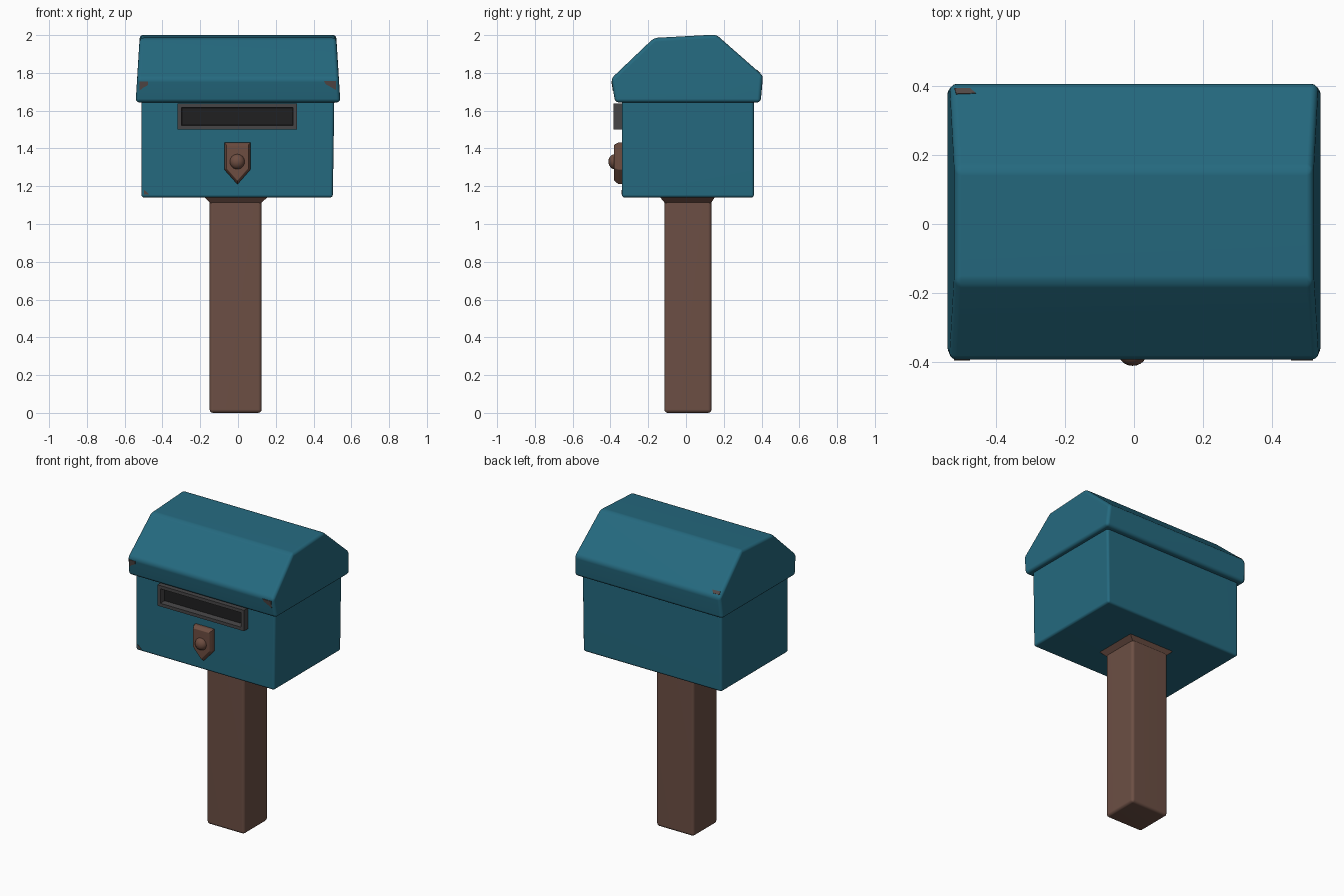
import bpy, bmesh, math
from mathutils import Vector

if "Cube" in bpy.data.objects:
    bpy.data.objects.remove(bpy.data.objects["Cube"])


def material(name, rgb):
    m = bpy.data.materials.new(name)
    m.diffuse_color = (*rgb, 1)
    m.use_nodes = True
    m.node_tree.nodes["Principled BSDF"].inputs["Base Color"].default_value = m.diffuse_color
    return m


TEAL = material("teal paint", (0.018, 0.142, 0.212))
WOOD = material("brown post", (0.150, 0.078, 0.058))
COPPER = material("copper lock", (0.155, 0.075, 0.053))
GREY = material("dark grey metal", (0.062, 0.060, 0.062))
DARK = material("slot black", (0.014, 0.014, 0.015))
CHIP = material("worn metal", (0.085, 0.066, 0.062))


def finish(name, bm, mats, bevel=0.0, segments=3):
    """Round the hard edges, then make a smooth shaded object."""
    bmesh.ops.recalc_face_normals(bm, faces=bm.faces)
    if bevel:
        edges = [e for e in bm.edges
                 if len(e.link_faces) == 2 and e.calc_face_angle(0) > math.radians(18)]
        bmesh.ops.bevel(bm, geom=edges, offset=bevel, segments=segments,
                        profile=0.5, affect='EDGES', clamp_overlap=True)
    me = bpy.data.meshes.new(name)
    bm.to_mesh(me)
    bm.free()
    ob = bpy.data.objects.new(name, me)
    bpy.context.collection.objects.link(ob)
    for m in mats:
        me.materials.append(m)
    bpy.ops.object.select_all(action='DESELECT')
    ob.select_set(True)
    bpy.context.view_layer.objects.active = ob
    bpy.ops.object.shade_smooth_by_angle(angle=math.radians(35))
    ob.modifiers.new("flat sides", 'WEIGHTED_NORMAL').keep_sharp = True
    return ob


def loft(*rings):
    """Closed solid through rings with equal point counts."""
    bm = bmesh.new()
    loops = [[bm.verts.new(p) for p in r] for r in rings]
    n = len(loops[0])
    for a, b in zip(loops, loops[1:]):
        for i in range(n):
            j = (i + 1) % n
            bm.faces.new((a[i], a[j], b[j], b[i]))
    bm.faces.new(loops[0])
    bm.faces.new(loops[-1])
    return bm


def rect(x0, x1, y0, y1, z):
    return [(x0, y0, z), (x1, y0, z), (x1, y1, z), (x0, y1, z)]


# Post, with a small flare under the box
finish("post", loft(rect(-0.15, 0.125, -0.115, 0.135, 0.0),
                    rect(-0.15, 0.125, -0.115, 0.135, 1.13)), [WOOD], 0.018)
finish("post_flare", loft(rect(-0.148, 0.123, -0.113, 0.133, 1.112),
                          rect(-0.18, 0.16, -0.14, 0.155, 1.145)), [WOOD])

# Box body
finish("box_body", loft(rect(-0.512, 0.502, -0.34, 0.36, 1.14),
                        rect(-0.512, 0.51, -0.34, 0.36, 1.67)), [TEAL], 0.015)

# Roof: faceted profile, ends leaning in towards the top
profile = [(-0.375, 1.643), (-0.396, 1.77), (-0.17, 1.985),
           (0.16, 2.003), (0.408, 1.785), (0.395, 1.643)]


def roof_end(side):
    return [(side * (0.542 - 0.062 * (z - 1.643)), y, z) for y, z in profile]


finish("roof", loft(roof_end(-1), roof_end(1)), [TEAL], 0.02)

# Slot frame with a recessed dark opening
bm = loft([(x, -0.33, z) for x, z in ((-0.32, 1.5), (0.312, 1.5), (0.312, 1.638), (-0.32, 1.638))],
          [(x, -0.384, z) for x, z in ((-0.32, 1.5), (0.312, 1.5), (0.312, 1.638), (-0.32, 1.638))])
bmesh.ops.recalc_face_normals(bm, faces=bm.faces)
front = min(bm.faces, key=lambda f: f.calc_center_median().y)
bmesh.ops.inset_region(bm, faces=[front], thickness=0.03)
bmesh.ops.inset_region(bm, faces=[front], thickness=0.005, depth=0)
for v in front.verts:
    v.co.y = -0.346
front.material_index = 1
finish("slot_frame", bm, [GREY, DARK])


# Shield shaped lock plate, chamfered towards the front
def shield(s, y):
    pts = [(-0.072, 1.432), (0.066, 1.432), (0.066, 1.288), (-0.003, 1.21), (-0.072, 1.288)]
    return [(-0.003 + (x + 0.003) * s, y, 1.34 + (z - 1.34) * s) for x, z in pts]


bm = loft(shield(1, -0.33), shield(1, -0.358), shield(0.86, -0.381))
finish("lock_plate", bm, [COPPER], 0.003, 2)

# Round lock knob
bm = bmesh.new()
bmesh.ops.create_uvsphere(bm, u_segments=20, v_segments=12, radius=0.04)
for v in bm.verts:
    v.co = Vector((v.co.x - 0.004, v.co.y * 0.85 - 0.377, v.co.z + 1.33))
finish("lock_knob", bm, [COPPER])


# Worn paint chips: thin plates lying on the surface
def chip(name, pts, normal):
    n = Vector(normal).normalized()
    finish(name, loft([Vector(p) - n * 0.003 for p in pts],
                      [Vector(p) + n * 0.002 for p in pts]), [CHIP])


def eave(x, z):
    return (x, -0.396 + (1.77 - z) * 0.165, z)


lower = (0, -1, -0.165)
chip("chip_eave_left", [eave(-0.522, 1.755), eave(-0.475, 1.755), eave(-0.478, 1.735),
                        eave(-0.505, 1.72), eave(-0.522, 1.705)], lower)
chip("chip_eave_right", [eave(0.455, 1.757), eave(0.518, 1.757),
                         eave(0.518, 1.71), eave(0.465, 1.74)], lower)
chip("chip_body_corner", [(-0.497, -0.34, 1.18), (-0.485, -0.34, 1.172), (-0.468, -0.34, 1.155),
                          (-0.497, -0.34, 1.155)], (0, -1, 0))


def back_slope(x, y):
    return (x, y, 1.785 + (0.408 - y) * 0.879)


chip("chip_back_eave", [back_slope(-0.52, 0.393), back_slope(-0.475, 0.393),
                        back_slope(-0.458, 0.378), back_slope(-0.515, 0.376)], (0, 0.66, 0.75))
